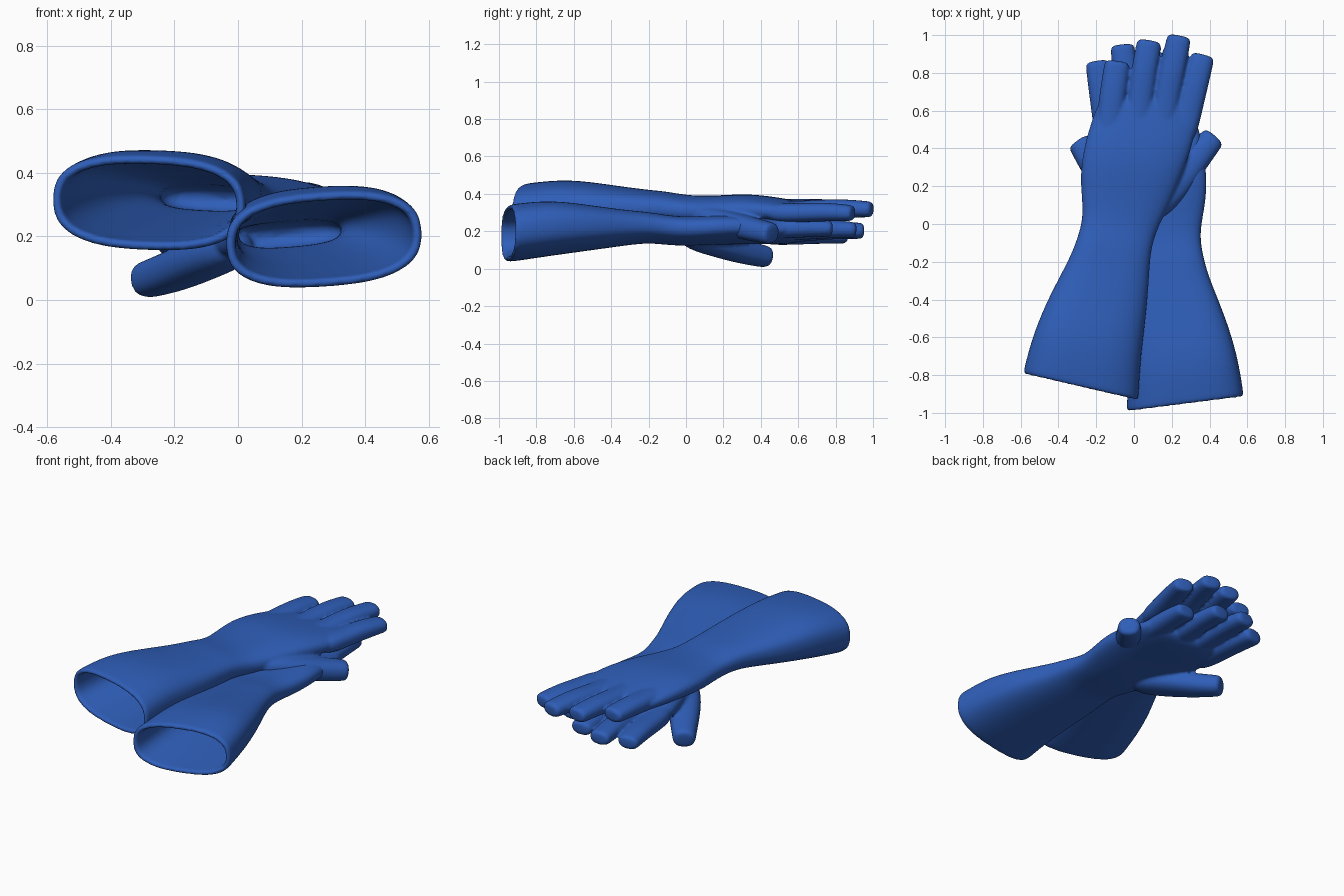
import bpy, bmesh, math
from mathutils import Matrix, Vector

cube = bpy.data.objects.get("Cube")
if cube:
    bpy.data.objects.remove(cube, do_unlink=True)

blue = bpy.data.materials.new("glove blue")
blue.use_nodes = True
COLOUR = (0.028, 0.112, 0.48, 1)
blue.diffuse_color = COLOUR
blue.node_tree.nodes["Principled BSDF"].inputs["Base Color"].default_value = COLOUR

WALL = 0.03    # cuff thickness
ROLL = 0.01    # thumb side sits a little lower

# Gauntlet and palm sections: left x, y, right x, y, middle z, half height
SLEEVE = [
    (-.588, -.793, .024, -.935, .305, .15),
    (-.582, -.76, .026, -.90, .307, .152),
    (-.535, -.58, .037, -.70, .332, .148),
    (-.45, -.38, .07, -.45, .332, .116),
    (-.345, -.19, .082, -.25, .333, .088),
    (-.302, -.08, .09, -.14, .334, .078),
    (-.266, .04, .12, -.03, .314, .074),
    (-.285, .20, .20, .12, .315, .074),
    (-.280, .34, .27, .30, .325, .076),
    (-.242, .50, .325, .46, .315, .066),
    (-.205, .60, .335, .60, .305, .055),
    (-.185, .66, .325, .69, .308, .042),
]

# Finger paths: x, y, z, half width, half thickness
FINGERS = [
    [(.25, .42, .30, .07, .055), (.29, .60, .298, .072, .052),
     (.325, .74, .305, .07, .052), (.358, .865, .298, .066, .045)],
    [(.14, .42, .31, .07, .055), (.168, .64, .308, .072, .054),
     (.20, .80, .325, .07, .052), (.234, .965, .318, .067, .045)],
    [(.01, .42, .32, .07, .055), (.03, .64, .313, .072, .054),
     (.052, .80, .325, .07, .052), (.076, .94, .318, .068, .045)],
    [(-.14, .38, .325, .07, .055), (-.128, .56, .318, .072, .054),
     (-.11, .70, .325, .072, .052), (-.092, .83, .32, .07, .045)],
]
THUMB = [(.06, .04, .295, .08, .06), (.20, .20, .256, .1, .07),
         (.318, .34, .213, .082, .066), (.405, .44, .192, .068, .06)]


def ring(bm, centre, side, up, count, power):
    """Rounded oval section around a centre."""
    verts = []
    for i in range(count):
        a = math.tau * i / count
        c, s = math.cos(a), math.sin(a)
        u = math.copysign(abs(c) ** (2 / power), c)
        v = math.copysign(abs(s) ** (2 / power), s)
        verts.append(bm.verts.new(centre + side * u + up * v))
    return verts


def loft(bm, rings):
    """Skin a list of sections and close both ends."""
    n = len(rings[0])
    for a, b in zip(rings, rings[1:]):
        for i in range(n):
            j = (i + 1) % n
            bm.faces.new((a[i], a[j], b[j], b[i]))
    bm.faces.new(rings[0][::-1])
    bm.faces.new(rings[-1])


def sleeve_ring(bm, section, inset):
    lx, ly, rx, ry, z, h = section
    left, right = Vector((lx, ly, z + ROLL)), Vector((rx, ry, z - ROLL))
    half = (right - left) / 2
    half -= half.normalized() * inset
    return ring(bm, (left + right) / 2, half, Vector((0, 0, h - inset)), 28, 2.6)


def digit(bm, path):
    points = [Vector(p[:3]) for p in path]
    rings = []
    for k, p in enumerate(path):
        d = (points[min(k + 1, len(path) - 1)] - points[max(k - 1, 0)]).normalized()
        side = d.cross(Vector((0, 0, 1))).normalized()
        up = side.cross(d)
        rings.append(ring(bm, points[k], side * p[3], up * p[4], 14, 2.4))
    # blunt rounded tip
    for ahead, scale in ((.022, .95), (.034, .7)):
        rings.append(ring(bm, points[-1] + d * ahead, side * p[3] * scale,
                          up * p[4] * scale, 14, 2.4))
    loft(bm, rings)


def make_glove(name, matrix):
    bm = bmesh.new()
    # hollow gauntlet: inside lining, over the rim, then the outside
    lining = [sleeve_ring(bm, s, WALL) for s in reversed(SLEEVE[:8])]
    outside = [sleeve_ring(bm, s, 0) for s in SLEEVE]
    loft(bm, lining + outside)
    for path in FINGERS + [THUMB]:
        digit(bm, path)
    bm.transform(matrix)
    bmesh.ops.recalc_face_normals(bm, faces=bm.faces[:])
    mesh = bpy.data.meshes.new(name)
    bm.to_mesh(mesh)
    bm.free()
    mesh.materials.append(blue)
    obj = bpy.data.objects.new(name, mesh)
    bpy.context.collection.objects.link(obj)
    # round the sections, then fuse hand and digits into one skin
    subdivide = obj.modifiers.new("round", 'SUBSURF')
    subdivide.levels = subdivide.render_levels = 2
    fuse = obj.modifiers.new("fuse", 'REMESH')
    fuse.mode = 'VOXEL'
    fuse.voxel_size = 0.009
    fuse.use_smooth_shade = True
    soften = obj.modifiers.new("soften", 'SMOOTH')
    soften.factor = 0.5
    soften.iterations = 5
    return obj


# Upper glove, and its mirrored partner lying crossed beneath it
make_glove("upper_glove", Matrix.Identity(4))
partner = (Matrix.Translation((.272, -.95, .19))
           @ Matrix.Rotation(math.radians(-5.8), 4, 'Z')
           @ Matrix.Rotation(math.radians(-2), 4, Vector((-.52, 1.85, 0)))
           @ Matrix.Scale(-1, 4, Vector((1, 0, 0)))
           @ Matrix.Translation((.283, .86, -.305)))
make_glove("lower_glove", partner)
